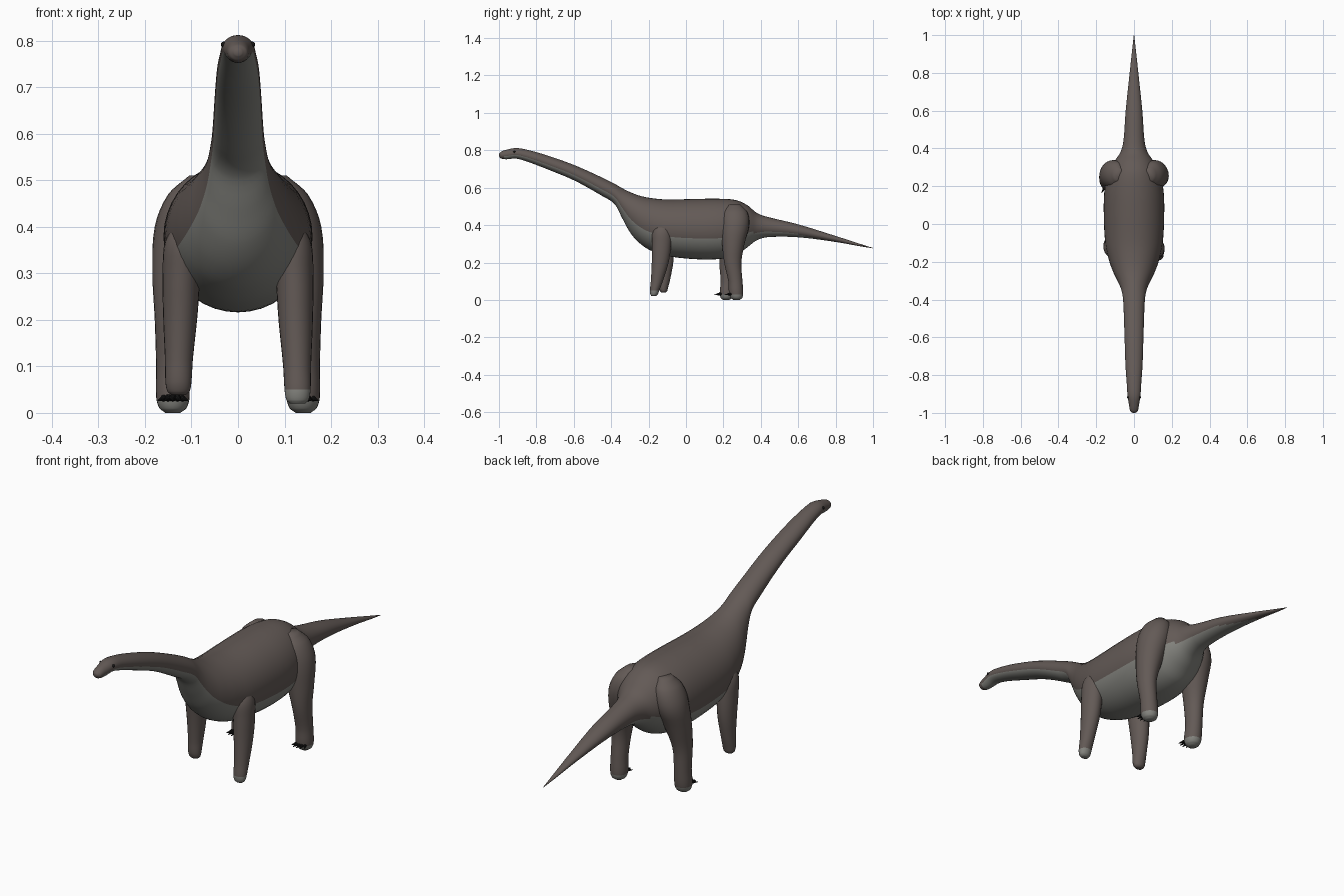
import bpy
import math

cube = bpy.data.objects.get("Cube")
if cube:
    bpy.data.objects.remove(cube, do_unlink=True)


def material(name, color):
    mat = bpy.data.materials.new(name)
    mat.use_nodes = True
    mat.diffuse_color = (*color, 1)
    shader = next(n for n in mat.node_tree.nodes if n.type == 'BSDF_PRINCIPLED')
    shader.inputs["Base Color"].default_value = (*color, 1)
    shader.inputs["Roughness"].default_value = 0.8
    return mat


HIDE = material("brown hide", (0.125, 0.102, 0.093))
PALE = material("pale underside", (0.23, 0.23, 0.21))
CLAW = material("black claw", (0.008, 0.008, 0.008))


def refine(stations, steps):
    """Smooth interpolation of stations along their first value."""
    last = len(stations) - 1

    def slope(i, k):
        a, b = stations[max(i - 1, 0)], stations[min(i + 1, last)]
        return (b[k] - a[k]) / (b[0] - a[0])

    result = []
    for i in range(last):
        a, b = stations[i], stations[i + 1]
        span = b[0] - a[0]
        for s in range(steps):
            t = s / steps
            row = [a[0] + span * t]
            for k in range(1, len(a)):
                ease = t * t * (3 - 2 * t)
                row.append(a[k] + (b[k] - a[k]) * ease
                           + span * t * (1 - t) * ((1 - t) * slope(i, k) - t * slope(i + 1, k)))
            result.append(row)
    result.append(list(stations[-1]))
    return result


def loft(name, rings, pale_rule):
    """Skin a list of equal rings, close both ends and colour by rule."""
    n = len(rings[0])
    verts = [v for ring in rings for v in ring]
    faces, marks = [], []
    for r in range(len(rings) - 1):
        for i in range(n):
            j = (i + 1) % n
            faces.append((r * n + i, r * n + j, (r + 1) * n + j, (r + 1) * n + i))
            marks.append(i)
    faces.append(tuple(reversed(range(n))))
    faces.append(tuple(range(len(verts) - n, len(verts))))
    marks += [0, 0]
    mesh = bpy.data.meshes.new(name)
    mesh.from_pydata(verts, [], faces)
    mesh.materials.append(HIDE)
    mesh.materials.append(PALE)
    for poly, mark in zip(mesh.polygons, marks):
        poly.use_smooth = True
        poly.material_index = int(pale_rule(poly.center, mark))
    obj = bpy.data.objects.new(name, mesh)
    bpy.context.collection.objects.link(obj)
    # consistent outward normals
    bpy.ops.object.select_all(action='DESELECT')
    bpy.context.view_layer.objects.active = obj
    obj.select_set(True)
    bpy.ops.object.mode_set(mode='EDIT')
    bpy.ops.mesh.select_all(action='SELECT')
    bpy.ops.mesh.normals_make_consistent(inside=False)
    bpy.ops.object.mode_set(mode='OBJECT')
    return obj


SIDES = 40

# Head, neck, trunk and tail: y, top, bottom, half width
BODY = [
    (-1, .782, .768, .008), (-.99, .792, .757, .02), (-.96, .803, .752, .026),
    (-.91, .812, .756, .034), (-.85, .803, .74, .038), (-.75, .775, .702, .045),
    (-.6, .722, .64, .05), (-.45, .655, .557, .055), (-.38, .62, .51, .06),
    (-.34, .597, .435, .07), (-.3, .577, .362, .088), (-.25, .558, .305, .112),
    (-.19, .545, .265, .133), (-.1, .537, .235, .152), (.05, .54, .218, .16),
    (.18, .541, .219, .156), (.27, .533, .24, .135), (.33, .505, .283, .105),
    (.38, .464, .32, .072), (.44, .443, .336, .056), (.6, .404, .335, .044),
    (.8, .342, .31, .023), (.93, .3, .287, .009), (1, .278, .276, .001)]

rings = []
for y, top, bottom, half in refine(BODY, 5):
    ring = []
    for i in range(SIDES):
        a = math.tau * i / SIDES
        ring.append((half * math.cos(a), y,
                     (top + bottom) / 2 + (top - bottom) / 2 * math.sin(a)))
    rings.append(ring)


def belly(center, i):
    """Pale band on the lower sectors, narrowing along the tail."""
    edge = 2 if center.y < .36 else 3 + max(0, center.y - .6) * 30
    return abs(i + .5 - SIDES * .75) < SIDES / 4 - edge and -.97 < center.y < .8


loft("body", rings, belly)

# Legs: z, x, y, radius across, radius along
FRONT = [
    (.02, .128, -.172, .016, .012), (.028, .128, -.171, .024, .019),
    (.05, .128, -.168, .028, .025), (.1, .127, -.156, .03, .032),
    (.2, .124, -.138, .037, .045), (.3, .121, -.13, .041, .052),
    (.37, .113, -.128, .043, .052), (.42, .1, -.125, .025, .03)]
REAR = [
    (0, .14, .27, .016, .016), (.01, .14, .27, .029, .03),
    (.035, .14, .268, .036, .038), (.1, .141, .264, .035, .038),
    (.2, .14, .25, .039, .046), (.3, .129, .253, .055, .06),
    (.4, .112, .262, .067, .076), (.47, .095, .262, .055, .066),
    (.51, .08, .26, .025, .03)]


def leg(name, stations, side, swing, lift, pale_top):
    """Swing moves the foot along y and fades out towards the hip."""
    rings = []
    for z, x, y, rx, ry in refine(stations, 4):
        low = max(0, 1 - z / .38)
        rings.append([(side * (x + rx * math.cos(math.tau * i / 24)),
                       y + swing * low + ry * math.sin(math.tau * i / 24),
                       z + lift * low) for i in range(24)])
    loft(name, rings, lambda c, i: c.z < pale_top)


leg("front_leg_left", FRONT, 1, 0, 0, .05)
leg("front_leg_right", FRONT, -1, .055, .02, 0)
leg("rear_leg_left", REAR, 1, 0, 0, .03)
leg("rear_leg_right", REAR, -1, -.055, 0, .03)


def finish(name, mat):
    obj = bpy.context.object
    obj.name = name
    obj.data.materials.append(mat)
    bpy.ops.object.shade_smooth_by_angle()


# Claws fanned across the rear toes
for label, side, foot_y in (("left", 1, .268), ("right", -1, .212)):
    for k in range(-2, 3):
        a = k * .36
        bpy.ops.mesh.primitive_cone_add(
            vertices=10, radius1=.009, radius2=.001, depth=.035,
            location=(side * .14 + .036 * math.sin(a), foot_y - .044 * math.cos(a), .03),
            rotation=(math.radians(100), 0, a * .7))
        finish(f"claw_{label}_{k + 3}", CLAW)

# Eyes
for label, side in (("left", 1), ("right", -1)):
    bpy.ops.mesh.primitive_uv_sphere_add(
        segments=12, ring_count=8, radius=.006, location=(side * .031, -.918, .792))
    finish(f"eye_{label}", CLAW)
